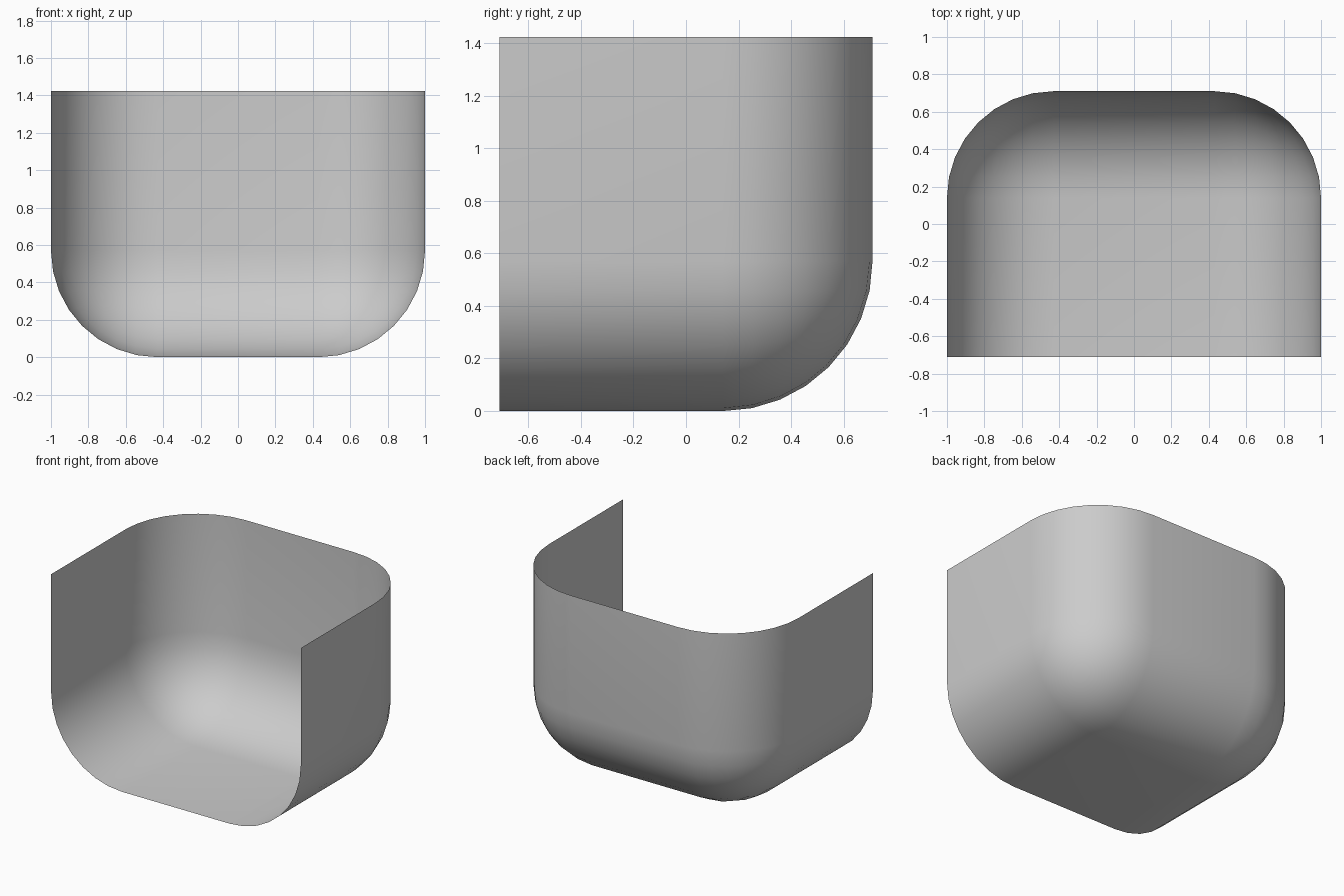
import bpy
import bmesh

if "Cube" in bpy.data.objects:
    bpy.data.objects.remove(bpy.data.objects["Cube"])

W, D, H, R = 1.0, 0.71, 1.424, 0.57

# Box that will become a thin open shell
bm = bmesh.new()
bmesh.ops.create_cube(bm, size=1.0)
for v in bm.verts:
    v.co = (v.co.x * 2 * W, v.co.y * 2 * D, (v.co.z + 0.5) * H)


def on_open_side(item):
    return (all(v.co.y < -D + 1e-4 for v in item.verts)
            or all(v.co.z > H - 1e-4 for v in item.verts))


# Round the bottom and back edges, meeting in spherical corners
edges = [e for e in bm.edges if not on_open_side(e)]
bmesh.ops.bevel(bm, geom=edges, offset=R, offset_type='OFFSET', segments=8,
                profile=0.5, affect='EDGES', clamp_overlap=False)

# Open the front and the top
bmesh.ops.delete(bm, geom=[f for f in bm.faces if on_open_side(f)], context='FACES')
for f in bm.faces:
    f.smooth = True

mesh = bpy.data.meshes.new("rounded_open_shell")
bm.to_mesh(mesh)
bm.free()
shell = bpy.data.objects.new("rounded_open_shell", mesh)
bpy.context.collection.objects.link(shell)
